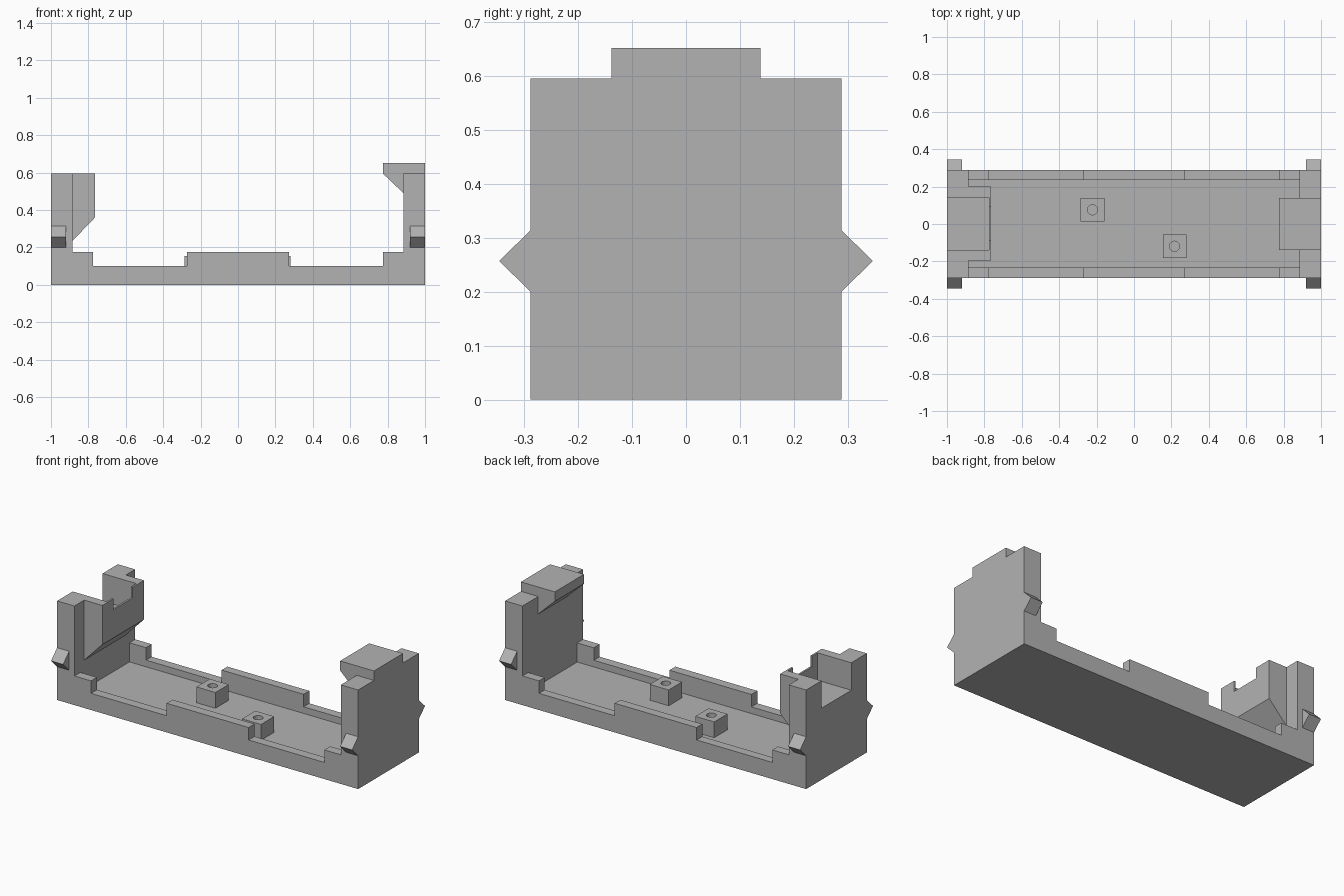
import bpy
import bmesh
from mathutils import Matrix

cube = bpy.data.objects.get("Cube")
if cube:
    bpy.data.objects.remove(cube, do_unlink=True)

grey = bpy.data.materials.new("plain grey")
grey.use_nodes = True
colour = (0.45, 0.45, 0.45, 1)
grey.diffuse_color = colour
grey.node_tree.nodes["Principled BSDF"].inputs["Base Color"].default_value = colour

HALF_Y = 0.288      # half depth of the tray
WALL_X = 0.885      # inner face of the end walls
END_TOP = 0.595     # top of the end walls
FLOOR = 0.06


def make_object(name, bm):
    bmesh.ops.recalc_face_normals(bm, faces=bm.faces)
    mesh = bpy.data.meshes.new(name)
    bm.to_mesh(mesh)
    bm.free()
    mesh.materials.append(grey)
    obj = bpy.data.objects.new(name, mesh)
    bpy.context.collection.objects.link(obj)
    return obj


def prism(name, profile, start, end, axis="y"):
    """Extrude an (x, z) profile along y, or a (y, z) profile along x."""
    bm = bmesh.new()
    if axis == "y":
        points = [(a, start, z) for a, z in profile]
        step = (0, end - start, 0)
    else:
        points = [(start, a, z) for a, z in profile]
        step = (end - start, 0, 0)
    face = bm.faces.new([bm.verts.new(p) for p in points])
    out = bmesh.ops.extrude_face_region(bm, geom=[face], use_keep_orig=True)
    moved = [v for v in out["geom"] if isinstance(v, bmesh.types.BMVert)]
    bmesh.ops.translate(bm, verts=moved, vec=step)
    return make_object(name, bm)


def box(name, x0, x1, y0, y1, z0, z1):
    return prism(name, [(x0, z0), (x1, z0), (x1, z1), (x0, z1)], y0, y1)


def cut(target, cutter):
    """Subtract the cutter from the target, then discard the cutter."""
    cutter.hide_render = True
    mod = target.modifiers.new("cut", "BOOLEAN")
    mod.operation = "DIFFERENCE"
    mod.solver = "EXACT"
    mod.object = cutter
    bpy.context.view_layer.objects.active = target
    bpy.ops.object.modifier_apply(modifier=mod.name)
    bpy.data.objects.remove(cutter, do_unlink=True)


# Tray: stepped side profile with tall ends, hollowed out to the floor
half = [(1, END_TOP), (WALL_X, END_TOP), (WALL_X, 0.175), (0.775, 0.175),
        (0.775, 0.1), (0.272, 0.1), (0.272, 0.175)]
outline = [(-1, 0), (1, 0)] + half + [(-x, z) for x, z in reversed(half)]
tray = prism("tray", outline, -HALF_Y, HALF_Y)
cut(tray, box("cavity", -WALL_X, WALL_X, -0.232, 0.234, FLOOR, 1))

# Chamfered block on the inside of the left-hand end wall
block = prism("socket_block", [(-WALL_X, 0.235), (-0.765, 0.36),
                               (-0.765, END_TOP), (-WALL_X, END_TOP)], -0.195, 0.2)

# Open pocket through wall and block, with a shallower notch in the thin lip
for part in (tray, block):
    cut(part, box("pocket", -1.1, -0.776, -0.14, 0.143, 0.43, 1))
cut(block, box("lip_notch", -0.8, -0.7, -0.088, 0.092, 0.53, 1))

# Overhanging hook on the opposite end wall
prism("hook", [(1, END_TOP), (1, 0.652), (0.775, 0.652), (0.775, END_TOP),
               (WALL_X, 0.49), (WALL_X, END_TOP)], -0.138, 0.138)

# Wedge-shaped clips at the four corners
for sx, side in ((-1, "right"), (1, "left")):
    for sy, end in ((-1, "front"), (1, "back")):
        prism(f"clip_{end}_{side}", [(sy * HALF_Y, 0.2), (sy * 0.346, 0.257),
                                     (sy * HALF_Y, 0.314)], sx * 0.92, sx, "x")

# Square mounting posts with round screw holes
for name, px, py in (("post_back", -0.222, 0.076), ("post_front", 0.217, -0.119)):
    r = 0.063
    post = box(name, px - r, px + r, py - r, py + r, FLOOR, 0.155)
    bm = bmesh.new()
    bmesh.ops.create_cone(bm, cap_ends=True, segments=32, radius1=0.027, radius2=0.027,
                          depth=0.3, matrix=Matrix.Translation((px, py, 0.1)))
    cut(post, make_object("screw_hole", bm))
